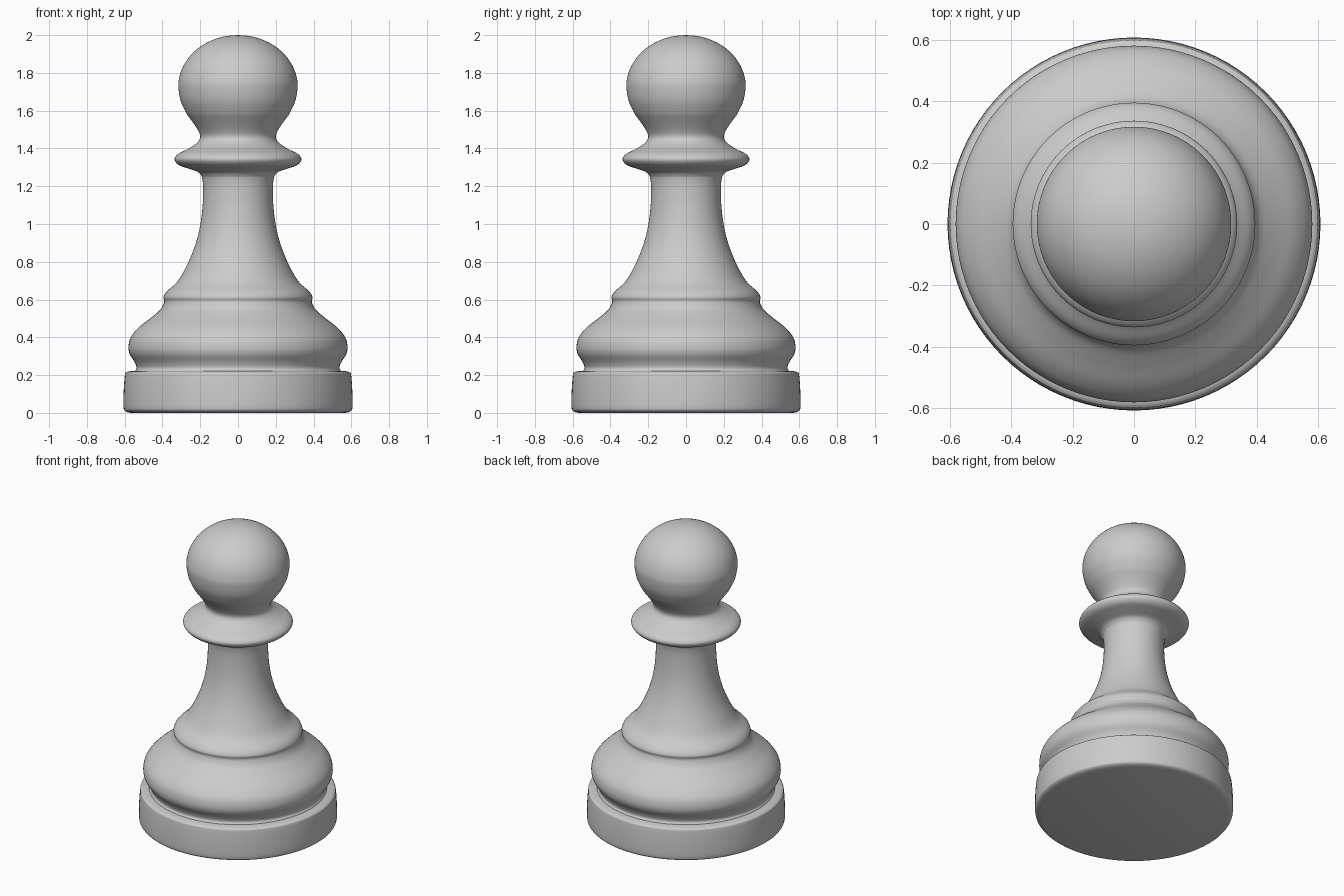
import bpy, bmesh, math

if "Cube" in bpy.data.objects:
    bpy.data.objects.remove(bpy.data.objects["Cube"])

SEGMENTS = 96
STEPS = 5

# Profile sections as (radius, height); neighbours share their end points,
# and each section is smoothed on its own so the joints stay crisp
foot = [(0.57, 0.0), (0.595, 0.008), (0.606, 0.03), (0.605, 0.12), (0.599, 0.2), (0.593, 0.214), (0.58, 0.22)]
groove = [(0.58, 0.22), (0.545, 0.223)]
belly = [(0.545, 0.223), (0.537, 0.24), (0.548, 0.27), (0.573, 0.31), (0.58, 0.35), (0.568, 0.40),
         (0.528, 0.45), (0.465, 0.50), (0.413, 0.545), (0.393, 0.58), (0.391, 0.597)]
stem = [(0.391, 0.597), (0.394, 0.615), (0.375, 0.645), (0.317, 0.70), (0.262, 0.80),
        (0.223, 0.90), (0.199, 1.0), (0.187, 1.1), (0.185, 1.2), (0.191, 1.25)]
collar = [(0.191, 1.25), (0.212, 1.275), (0.265, 1.294), (0.315, 1.313), (0.336, 1.343),
          (0.315, 1.372), (0.26, 1.40), (0.215, 1.432), (0.2, 1.465), (0.22, 1.51), (0.27, 1.58)]
# Head: slightly squashed ball
head = [(0.27, 1.58), (0.303, 1.65)] + [
    (0.316 * math.cos(a), 1.727 + 0.273 * math.sin(a))
    for a in (math.radians(d) for d in range(0, 91, 10))]


def smooth(points):
    """Catmull-Rom curve through the points, without the last one."""
    if len(points) < 3:
        return points[:-1]
    ext = [points[0]] + points + [points[-1]]
    out = []
    for p0, p1, p2, p3 in zip(ext, ext[1:], ext[2:], ext[3:]):
        for s in range(STEPS):
            t = s / STEPS
            out.append(tuple(
                0.5 * (2 * b + (c - a) * t + (2 * a - 5 * b + 4 * c - d) * t**2
                       + (3 * b - a - 3 * c + d) * t**3)
                for a, b, c, d in zip(p0, p1, p2, p3)))
    return out


def lathe(name, profile):
    """Revolve a profile about z, closing it at both poles."""
    bm = bmesh.new()
    rings = []
    for r, z in profile:
        rings.append([bm.verts.new((r * math.cos(a), r * math.sin(a), z))
                      for a in (2 * math.pi * i / SEGMENTS for i in range(SEGMENTS))])
    for low, high in zip(rings, rings[1:]):
        for i in range(SEGMENTS):
            j = (i + 1) % SEGMENTS
            bm.faces.new((low[i], low[j], high[j], high[i]))
    bm.faces.new(rings[0][::-1])
    top = bm.verts.new((0, 0, 2.0))
    for i in range(SEGMENTS):
        bm.faces.new((rings[-1][i], rings[-1][(i + 1) % SEGMENTS], top))
    mesh = bpy.data.meshes.new(name)
    bm.to_mesh(mesh)
    bm.free()
    obj = bpy.data.objects.new(name, mesh)
    bpy.context.collection.objects.link(obj)
    bpy.context.view_layer.objects.active = obj
    obj.select_set(True)
    bpy.ops.object.shade_smooth_by_angle(angle=math.radians(40))
    return obj


# Turned chess piece: foot, belly, stem, collar and head in one surface
profile = [p for part in (foot, groove, belly, stem, collar, head) for p in smooth(part)]
lathe("chess_pawn", profile)
